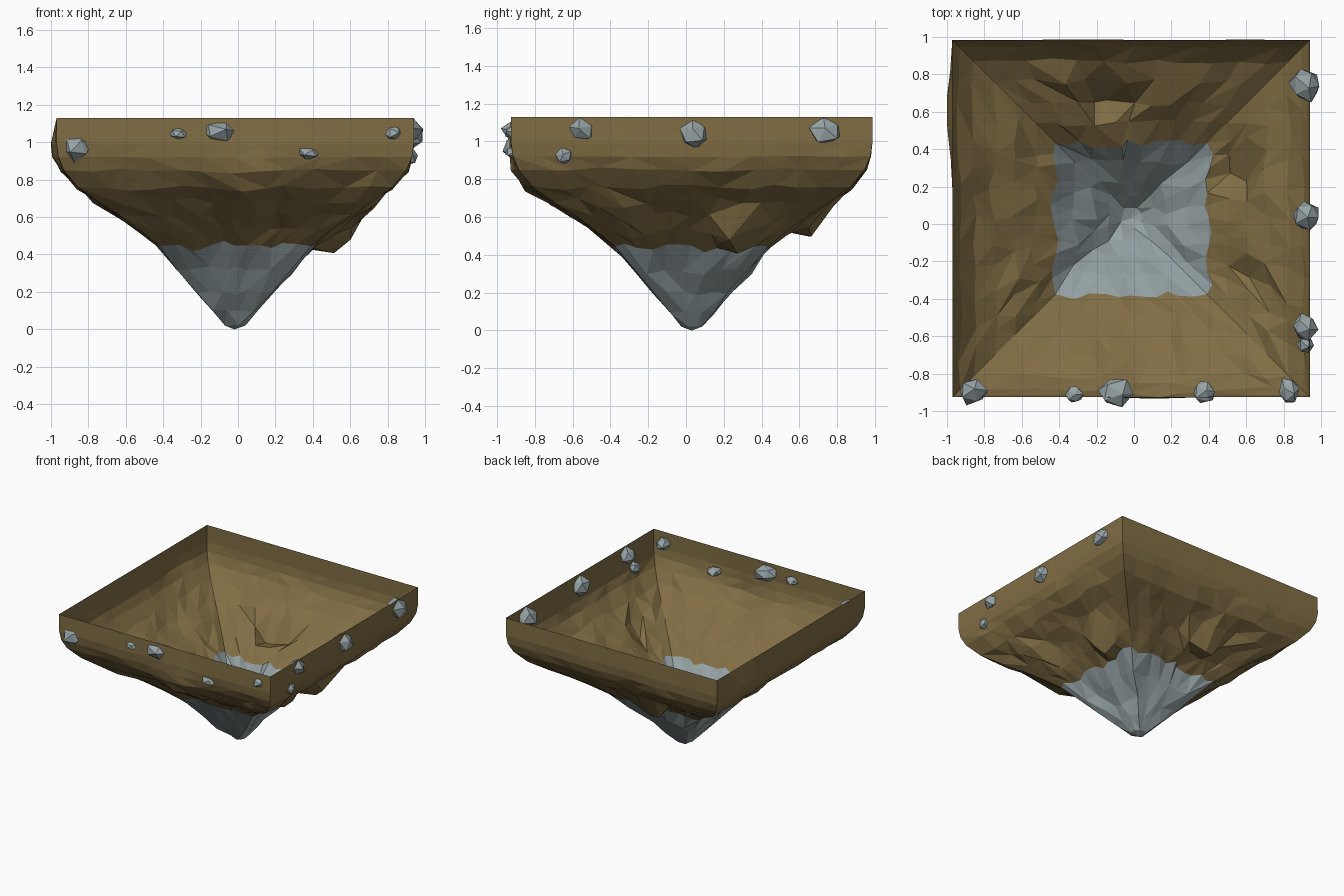
import bpy
import bmesh
import math
import random
from mathutils import Vector, Matrix, noise

random.seed(11)

cube = bpy.data.objects.get("Cube")
if cube:
    bpy.data.objects.remove(cube, do_unlink=True)


def make_material(name, rgb):
    mat = bpy.data.materials.new(name)
    mat.use_nodes = True
    colour = (*rgb, 1.0)
    mat.diffuse_color = colour
    mat.node_tree.nodes["Principled BSDF"].inputs["Base Color"].default_value = colour
    return mat


earth = make_material("brown_earth", (0.22, 0.155, 0.058))
stone = make_material("grey_stone", (0.31, 0.37, 0.38))


def make_object(name, bm, materials):
    mesh = bpy.data.meshes.new(name)
    bm.to_mesh(mesh)
    bm.free()
    for mat in materials:
        mesh.materials.append(mat)
    obj = bpy.data.objects.new(name, mesh)
    bpy.context.collection.objects.link(obj)
    return obj


# Island shell: square rings (half width, height, roughness, slide along slope)
CENTRE = Vector((-0.015, 0.03, 0))
SEGMENTS = 12
RINGS = [
    (0.055, 0.02, 0.0, 0.0), (0.12, 0.10, 0.01, 0.01), (0.20, 0.20, 0.025, 0.02),
    (0.30, 0.32, 0.03, 0.02), (0.405, 0.445, 0.02, 0.035), (0.51, 0.53, 0.025, 0.02),
    (0.62, 0.61, 0.03, 0.02), (0.73, 0.68, 0.03, 0.02), (0.84, 0.76, 0.025, 0.02),
    (0.915, 0.85, 0.015, 0.01), (0.945, 0.92, 0.006, 0.0), (0.955, 0.99, 0.002, 0.0),
    (0.955, 1.13, 0.0, 0.0),
]
STONE_RINGS = 5

# Local bulges and hanging spikes: centre, radius, push
BULGES = [
    ((0.57, 0.29, 0.56), 0.11, (0.01, 0.0, -0.19)),
    ((-0.17, 0.65, 0.62), 0.09, (0.0, 0.01, -0.13)),
    ((-0.03, 0.64, 0.62), 0.08, (0.0, 0.01, -0.08)),
    ((0.54, -0.30, 0.56), 0.09, (0.02, 0.0, -0.07)),
    ((-0.97, 0.60, 0.95), 0.22, (-0.035, 0.0, 0.0)),
    ((-0.78, -0.10, 0.71), 0.16, (-0.02, 0.0, 0.0)),
    ((0.10, -0.80, 0.72), 0.22, (0.0, -0.05, -0.01)),
]


def shell_point(side, i, half, z, rough, slide):
    u = -1 + 2 * i / SEGMENTS
    corner = i == 0
    if not corner:
        u += random.uniform(-0.3, 0.3) * 2 / SEGMENTS * min(1, rough * 60)
    turn = Matrix.Rotation(side * math.pi / 2, 3, "Z")
    p = turn @ Vector((u * half, -half, z)) + CENTRE
    if not corner:
        outward = turn @ Vector((0, -0.7, -0.7))
        upslope = turn @ Vector((0, -0.7, 0.7))
        p += outward * rough * (noise.noise(p * 5) * 1.2 + random.uniform(-0.4, 0.4))
        p += upslope * slide * random.uniform(-1, 1)
    if z < 1.1:
        for centre, radius, push in BULGES:
            d = (p - Vector(centre)).length / radius
            p += Vector(push) * math.exp(-d * d)
    return p


bm = bmesh.new()
loops = []
for ring in RINGS:
    loops.append([bm.verts.new(shell_point(s, i, *ring))
                  for s in range(4) for i in range(SEGMENTS)])

count = 4 * SEGMENTS
tip = bm.verts.new((-0.02, 0.03, 0))
for i in range(count):
    face = bm.faces.new((tip, loops[0][(i + 1) % count], loops[0][i]))
    face.material_index = 1

for k in range(len(RINGS) - 1):
    for i in range(count):
        j = (i + 1) % count
        a, b, c, d = loops[k][i], loops[k][j], loops[k + 1][j], loops[k + 1][i]
        # Random diagonals give the broken, faceted surface
        if random.random() < 0.5:
            tris = ((a, b, c), (a, c, d))
        else:
            tris = ((a, b, d), (b, c, d))
        for tri in tris:
            bm.faces.new(tri).material_index = 1 if k + 1 < STONE_RINGS else 0

# Merge crowded points near the tip into broad facets
low = [v for ring in loops[:4] for v in ring]
bmesh.ops.remove_doubles(bm, verts=low, dist=0.055)
bmesh.ops.recalc_face_normals(bm, faces=bm.faces[:])
make_object("island_shell", bm, [earth, stone])


# Faceted boulders set into the rim: centre and half sizes
BOULDERS = [
    ((-0.855, -0.90, 0.97), (0.075, 0.07, 0.08)),
    ((-0.32, -0.91, 1.048), (0.05, 0.044, 0.033)),
    ((-0.098, -0.905, 1.055), (0.094, 0.075, 0.057)),
    ((0.375, -0.90, 0.943), (0.056, 0.058, 0.038)),
    ((0.83, -0.89, 1.05), (0.055, 0.066, 0.042)),
    ((0.917, -0.55, 1.065), (0.069, 0.075, 0.064)),
    ((0.915, -0.645, 0.925), (0.047, 0.045, 0.045)),
    ((0.92, 0.045, 1.04), (0.067, 0.077, 0.082)),
    ((0.908, 0.74, 1.06), (0.083, 0.09, 0.069)),
]

for n, (centre, size) in enumerate(BOULDERS):
    bm = bmesh.new()
    bmesh.ops.create_icosphere(bm, subdivisions=1, radius=1.0)
    spin = Matrix.Rotation(random.uniform(0, 6), 3, Vector((1, 2, 1)).normalized())
    for v in bm.verts:
        v.co = spin @ v.co * random.uniform(0.8, 1.1)
    # Fit the roughened stone to its size on each axis
    for axis in range(3):
        values = [v.co[axis] for v in bm.verts]
        low_end, high_end = min(values), max(values)
        for v in bm.verts:
            t = (v.co[axis] - low_end) / (high_end - low_end)
            v.co[axis] = centre[axis] + size[axis] * (2 * t - 1)
    make_object(f"rim_boulder_{n + 1}", bm, [stone])
